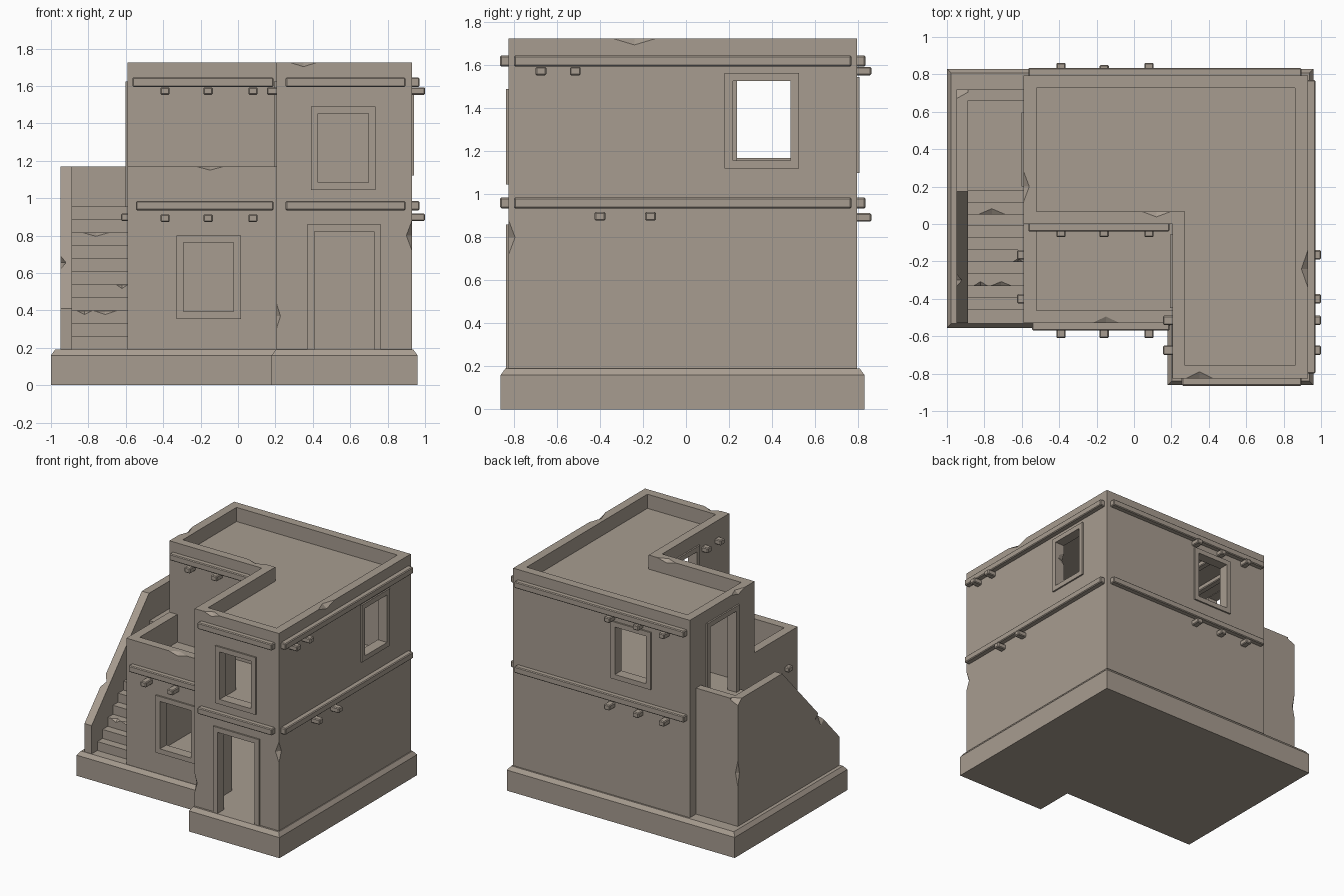
import bpy, bmesh
from mathutils import Vector

if "Cube" in bpy.data.objects:
    bpy.data.objects.remove(bpy.data.objects["Cube"])

clay = bpy.data.materials.new("adobe clay")
clay.diffuse_color = (0.39, 0.335, 0.28, 1)
clay.use_nodes = True
clay.node_tree.nodes["Principled BSDF"].inputs["Base Color"].default_value = clay.diffuse_color


def finish(name, bm, bevel=0):
    bmesh.ops.recalc_face_normals(bm, faces=bm.faces)
    if bevel:
        bmesh.ops.bevel(bm, geom=bm.edges[:], offset=bevel, segments=1, affect='EDGES')
    me = bpy.data.meshes.new(name)
    bm.to_mesh(me)
    bm.free()
    me.materials.append(clay)
    ob = bpy.data.objects.new(name, me)
    bpy.context.collection.objects.link(ob)
    return ob


def prism(name, pts, a, b, axis='z', top=None):
    """Extrude a flat outline from a to b, optionally to a different top outline."""
    bm = bmesh.new()
    place = (lambda p, h: (p[0], p[1], h)) if axis == 'z' else (lambda p, h: (h, p[0], p[1]))
    lo = [bm.verts.new(place(p, a)) for p in pts]
    hi = [bm.verts.new(place(p, b)) for p in (top or pts)]
    bm.faces.new(lo)
    bm.faces.new(hi)
    for i in range(len(lo)):
        j = (i + 1) % len(lo)
        bm.faces.new((lo[i], lo[j], hi[j], hi[i]))
    return finish(name, bm)


def box(name, x, y, z, bevel=0):
    bm = bmesh.new()
    bmesh.ops.create_cube(bm, size=1)
    for v in bm.verts:
        v.co = Vector([sum(r) / 2 + c * (r[1] - r[0]) for r, c in zip((x, y, z), v.co)])
    return finish(name, bm, bevel)


def chip_cutter(c, r):
    """Octahedron used to knock a chip out of an edge."""
    bm = bmesh.new()
    for k in range(3):
        for s in (-1, 1):
            v = Vector(c)
            v[k] += s * r[k]
            bm.verts.new(v)
    bmesh.ops.convex_hull(bm, input=bm.verts[:])
    return finish("chip_cutter", bm)


def cut(ob, cutters):
    """Subtract the cutters one after another, then remove them."""
    for c in cutters:
        m = ob.modifiers.new("cut", 'BOOLEAN')
        m.operation, m.solver, m.object = 'DIFFERENCE', 'EXACT', c
        me = bpy.data.meshes.new_from_object(ob.evaluated_get(bpy.context.evaluated_depsgraph_get()))
        ob.modifiers.clear()
        ob.data = me
        bpy.data.objects.remove(c)


def ell(x0, x1, y0, y1, xn, yn, d=0):
    """L outline with the front left corner missing, inset by d."""
    return [(x0 + d, yn + d), (xn + d, yn + d), (xn + d, y0 + d),
            (x1 - d, y0 + d), (x1 - d, y1 - d), (x0 + d, y1 - d)]


X0, X1, Y0, Y1, XN = -0.59, 0.93, -0.825, 0.795, 0.205
YT, BASE, MID, TOP, W = -0.53, 0.19, 0.955, 1.725, 0.068

# plinth with a chamfered top edge
P = (-1.0, 0.96, -0.862, 0.83, 0.18, -0.555)
prism("plinth_base", ell(*P), 0, 0.16)
prism("plinth_chamfer", ell(*P), 0.16, BASE, top=ell(*P, 0.022))

# hollow storeys
lower = prism("lower_storey", ell(X0, X1, Y0, Y1, XN, YT), BASE, MID)
upper = prism("upper_storey", ell(X0, X1, Y0, Y1, XN, 0), MID, TOP)
cut(lower, [prism("c", ell(X0, X1, Y0, Y1, XN, YT, W), 0.15, 0.92)])
cut(upper, [prism("c", ell(X0, X1, Y0, Y1, XN, 0, W), 0.9, 1.59),
            prism("c", ell(X0, X1, Y0, Y1, XN, 0, W), 1.615, 1.8)])

# terrace parapet
parapet = prism("terrace_parapet", [(X0, YT), (XN, YT), (XN, YT + W), (X0 + W, YT + W),
                                    (X0 + W, 0), (X0, 0)], MID, 1.17)


def opening(ob, name, side, wall, a, b, z0, z1, door=False):
    """Cut an opening with frame outline a..b, z0..z1 and add its raised frame."""
    w, out = 0.038, 0.012
    sign = 1 if side in ('right', 'back') else -1

    def part(nm, u, z, depth):
        d = sorted((wall + sign * depth[0], wall + sign * depth[1]))
        return box(nm, u, d, z) if side in ('front', 'back') else box(nm, d, u, z)
    bottom = z0 - 0.03 if door else z0 + w
    cut(ob, [part("c", (a + w, b - w), (bottom, z1 - w), (-0.12, 0.06))])
    fr = (-0.02, out)
    part(name + "_jamb_a", (a, a + w), (z0, z1), fr)
    part(name + "_jamb_b", (b - w, b), (z0, z1), fr)
    part(name + "_lintel", (a + w, b - w), (z1 - w, z1), fr)
    if not door:
        part(name + "_sill", (a + w, b - w), (z0, z0 + w), fr)


# doors and windows
opening(lower, "front_door", 'front', Y0, 0.37, 0.765, BASE, 0.86, True)
opening(lower, "lower_window", 'front', YT, -0.33, 0.015, 0.355, 0.80)
opening(upper, "front_window", 'front', Y0, 0.39, 0.735, 1.045, 1.49)
opening(upper, "right_window", 'right', X1, 0.18, 0.525, 1.12, 1.565)
opening(upper, "back_window", 'back', Y1, -0.26, 0.085, 1.10, 1.545)
opening(upper, "stair_door", 'left', X0, 0.20, 0.595, MID, 1.625, True)
opening(upper, "terrace_door", 'left', XN, -0.45, -0.055, MID, 1.625, True)

# trim bands on both storeys
for nm, z, yl, xl in (("lower", (0.935, 0.985), YT, -0.545), ("upper", (1.595, 1.645), 0, -0.565)):
    box(nm + "_band_left_front", (xl, 0.19), (yl - 0.04, yl + 0.03), z, 0.006)
    box(nm + "_band_wing_front", (0.255, 0.895), (Y0 - 0.04, Y0 + 0.03), z, 0.006)
    box(nm + "_band_right", (X1 - 0.03, X1 + 0.04), (-0.8, 0.77), z, 0.006)
    box(nm + "_band_back", (-0.565, 0.895), (Y1 - 0.03, Y1 + 0.04), z, 0.006)

# roof beams running through the walls
for i, x in enumerate((-0.39, -0.16, 0.08)):
    e = 0.862 if i != 1 else 0.85
    box(f"lower_long_beam_{i}", (x - 0.025, x + 0.025), (-0.61, e), (0.873, 0.913), 0.006)
    box(f"upper_long_beam_{i}", (x - 0.025, x + 0.025), (-0.07, e), (1.553, 1.593), 0.006)
for i, y in enumerate((-0.40, -0.165)):
    box(f"lower_cross_beam_{i}", (-0.625, 1.0), (y - 0.025, y + 0.025), (0.878, 0.918), 0.006)
for i, y in enumerate((-0.675, -0.515)):
    box(f"upper_cross_beam_{i}", (0.155, 1.0), (y - 0.025, y + 0.025), (1.553, 1.593), 0.006)

# outside stair with landing
n, y, z = 11, -0.46, BASE
pts = [(0.68, BASE), (y, BASE)]
for i in range(n):
    z = BASE + (MID - BASE) * (i + 1) / n
    pts += [(y + 0.064 * i, z), (y + 0.064 * (i + 1), z)] if i < n - 1 else [(y + 0.064 * i, z)]
pts.append((0.68, MID))
stairs = prism("stairs", pts, -0.91, X0 + 0.01, 'x')

# sloped stair wall and the wall behind the landing
stair_wall = prism("stair_wall", [(YT, BASE), (0.72, BASE), (0.72, 1.17), (0.175, 1.17), (YT, 0.41)],
                   -0.95, -0.888, 'x')
box("landing_wall", (-0.888, X0 + 0.01), (0.66, 0.72), (BASE, 1.17))

# worn chips along the edges
chips = {
    upper: [((0.35, Y0, TOP), (0.07, 0.035, 0.022)), ((X1, -0.24, TOP), (0.035, 0.1, 0.03)),
            ((X0, 0.2, TOP), (0.03, 0.08, 0.025)), ((0.12, W, TOP), (0.08, 0.03, 0.02)),
            ((X1 - W, 0.218, 1.41), (0.08, 0.02, 0.05))],
    parapet: [((-0.15, YT, 1.17), (0.075, 0.035, 0.02))],
    lower: [((X1, Y0, 0.8), (0.03, 0.03, 0.08)), ((XN, Y0, 0.37), (0.022, 0.022, 0.07)),
            ((0.727, Y0, 0.32), (0.015, 0.03, 0.05))],
    stair_wall: [((-0.95, YT, 0.65), (0.022, 0.022, 0.08)), ((-0.95, -0.3, 0.655), (0.03, 0.07, 0.07)),
                 ((-0.95, 0.72, 1.17), (0.09, 0.05, 0.04)), ((-0.95, 0.72, 0.6), (0.02, 0.02, 0.1))],
    stairs: [((-0.82, -0.332, 0.398), (0.04, 0.025, 0.02)), ((-0.71, -0.332, 0.398), (0.06, 0.025, 0.02)),
             ((-0.62, -0.204, 0.537), (0.03, 0.02, 0.02)), ((-0.76, 0.052, 0.816), (0.07, 0.03, 0.02))],
}
for ob, spots in chips.items():
    cut(ob, [chip_cutter(c, r) for c, r in spots])
